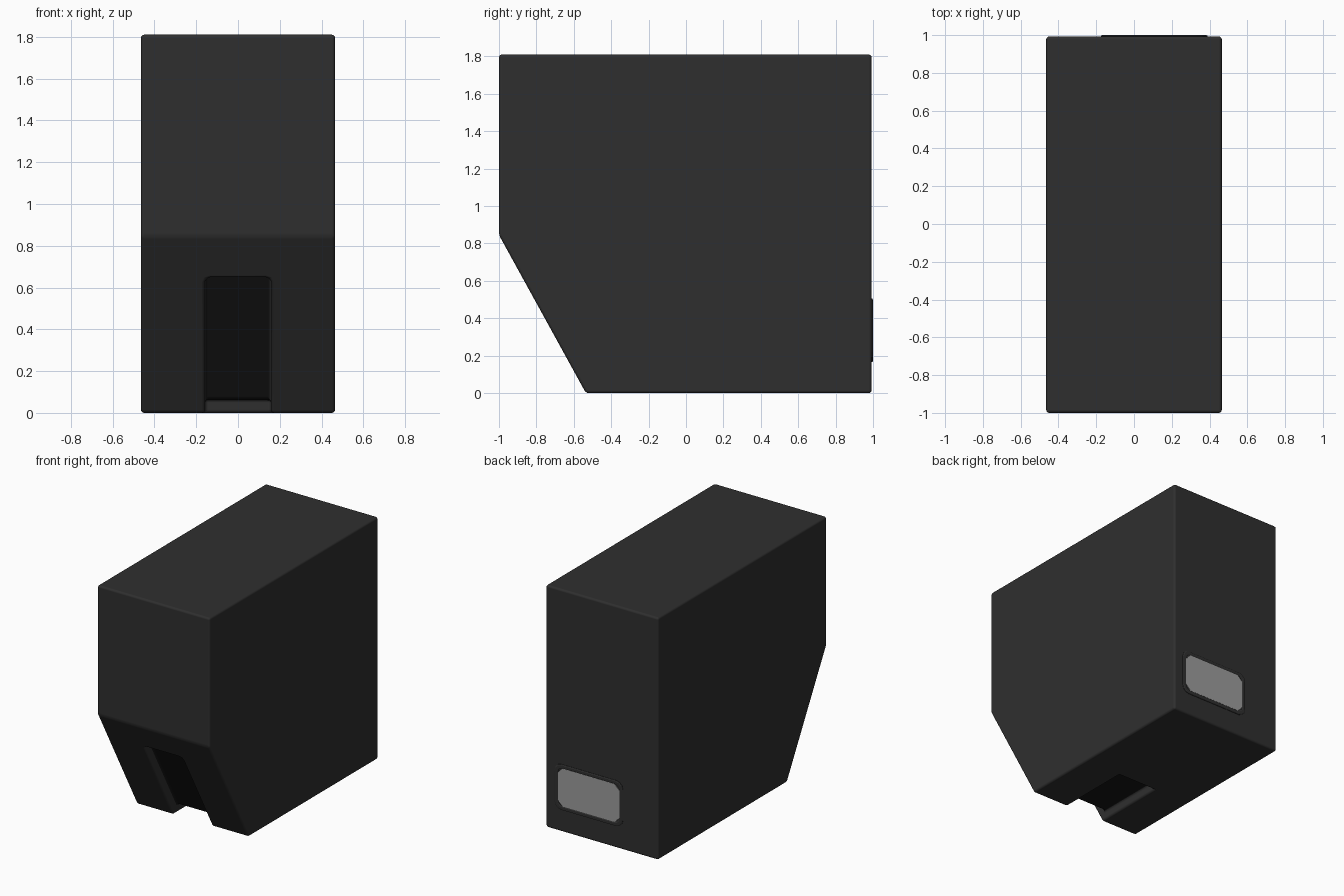
import bpy, bmesh, math
from mathutils import Vector

if "Cube" in bpy.data.objects:
    bpy.data.objects.remove(bpy.data.objects["Cube"])


def material(name, value):
    m = bpy.data.materials.new(name)
    m.diffuse_color = (value, value, value, 1)
    m.use_nodes = True
    m.node_tree.nodes["Principled BSDF"].inputs["Base Color"].default_value = m.diffuse_color
    return m


dark = material("dark_shell", 0.028)
black = material("black_channel", 0.008)
grey = material("grey_panel", 0.33)


def new_object(name, bm, mats):
    bmesh.ops.recalc_face_normals(bm, faces=bm.faces)
    me = bpy.data.meshes.new(name)
    bm.to_mesh(me)
    bm.free()
    for m in mats:
        me.materials.append(m)
    ob = bpy.data.objects.new(name, me)
    bpy.context.collection.objects.link(ob)
    return ob


def extrude(points, offset):
    """Closed outline of 3D points swept along offset."""
    bm = bmesh.new()
    face = bm.faces.new([bm.verts.new(p) for p in points])
    ext = bmesh.ops.extrude_face_region(bm, geom=[face])
    bmesh.ops.translate(bm, vec=offset, verts=[v for v in ext["geom"]
                                               if isinstance(v, bmesh.types.BMVert)])
    bmesh.ops.recalc_face_normals(bm, faces=bm.faces)
    return bm


def add_bevel(ob, width, segments):
    for p in ob.data.polygons:
        p.use_smooth = True
    b = ob.modifiers.new("bevel", "BEVEL")
    b.width, b.segments = width, segments
    b.limit_method, b.angle_limit = "ANGLE", math.radians(25)
    b.harden_normals = True


# Main shell: side profile with sloped lower front
half, height, back = 0.465, 1.81, 0.993
foot, brow = Vector((0, -0.535, 0)), Vector((0, -1, 0.845))
profile = [foot, brow, (0, -1, height), (0, back, height), (0, back, 0)]
bm = extrude([Vector(p) + Vector((-half, 0, 0)) for p in profile], (2 * half, 0, 0))
body = new_object("body_shell", bm, [dark, black])

# Channel of even depth running down the slope and under the base
u = (brow - foot).normalized()
n = Vector((0, u.z, -u.y))
depth, slot = 0.065, 0.158
top = foot + u * 0.735
corner_y = foot.y + (depth - depth * n.z) / n.y
path = [top - n * 0.1, top + n * depth, (0, corner_y, depth),
        (0, 0.03, depth), (0, 0.03, -0.1), (0, -0.62, -0.1)]
bm = extrude([Vector(p) + Vector((-slot, 0, 0)) for p in path], (2 * slot, 0, 0))
for f in bm.faces:
    if f.normal.dot(n) > 0.95 or f.normal.z > 0.95:
        f.material_index = 1
ends = [e for e in bm.edges
        if all(abs((v.co - top).dot(u)) < 1e-4 for v in e.verts)
        and abs(e.verts[0].co.x - e.verts[1].co.x) < 1e-4]
bmesh.ops.bevel(bm, geom=ends, offset=0.025, segments=2, profile=0.5, affect="EDGES")
cutter = new_object("channel_cutter", bm, [dark, black])
cutter.hide_render = True
cutter.hide_viewport = True

cut = body.modifiers.new("channel", "BOOLEAN")
cut.operation, cut.object, cut.solver = "DIFFERENCE", cutter, "EXACT"
add_bevel(body, 0.016, 3)


def rounded_rect(x0, x1, z0, z1, r, y, steps=3):
    pts = []
    for cx, cz, a0 in ((x1 - r, z1 - r, 0), (x0 + r, z1 - r, 90),
                       (x0 + r, z0 + r, 180), (x1 - r, z0 + r, 270)):
        for i in range(steps + 1):
            a = math.radians(a0 + 90 * i / steps)
            pts.append(Vector((cx + r * math.cos(a), y, cz + r * math.sin(a))))
    return pts


# Rear frame: thin raised ring built from bridged loops
loops = [rounded_rect(-0.175 + d, 0.39 - d, 0.165 + d, 0.505 - d, 0.055 - d * 0.4, y)
         for d, y in ((0, 0.98), (0, 0.996), (0.006, 1.0), (0.022, 1.0),
                      (0.028, 0.996), (0.028, 0.98))]
bm = bmesh.new()
rings = [[bm.verts.new(p) for p in loop] for loop in loops]
for a, b in zip(rings, rings[1:] + rings[:1]):
    for i in range(len(a)):
        j = (i + 1) % len(a)
        bm.faces.new((a[i], a[j], b[j], b[i]))
new_object("rear_frame", bm, [dark])

# Rear inset panel with clipped corners
bm = extrude(rounded_rect(-0.147, 0.362, 0.193, 0.477, 0.04, 0.98, 1), (0, 0.017, 0))
new_object("rear_panel", bm, [grey])
